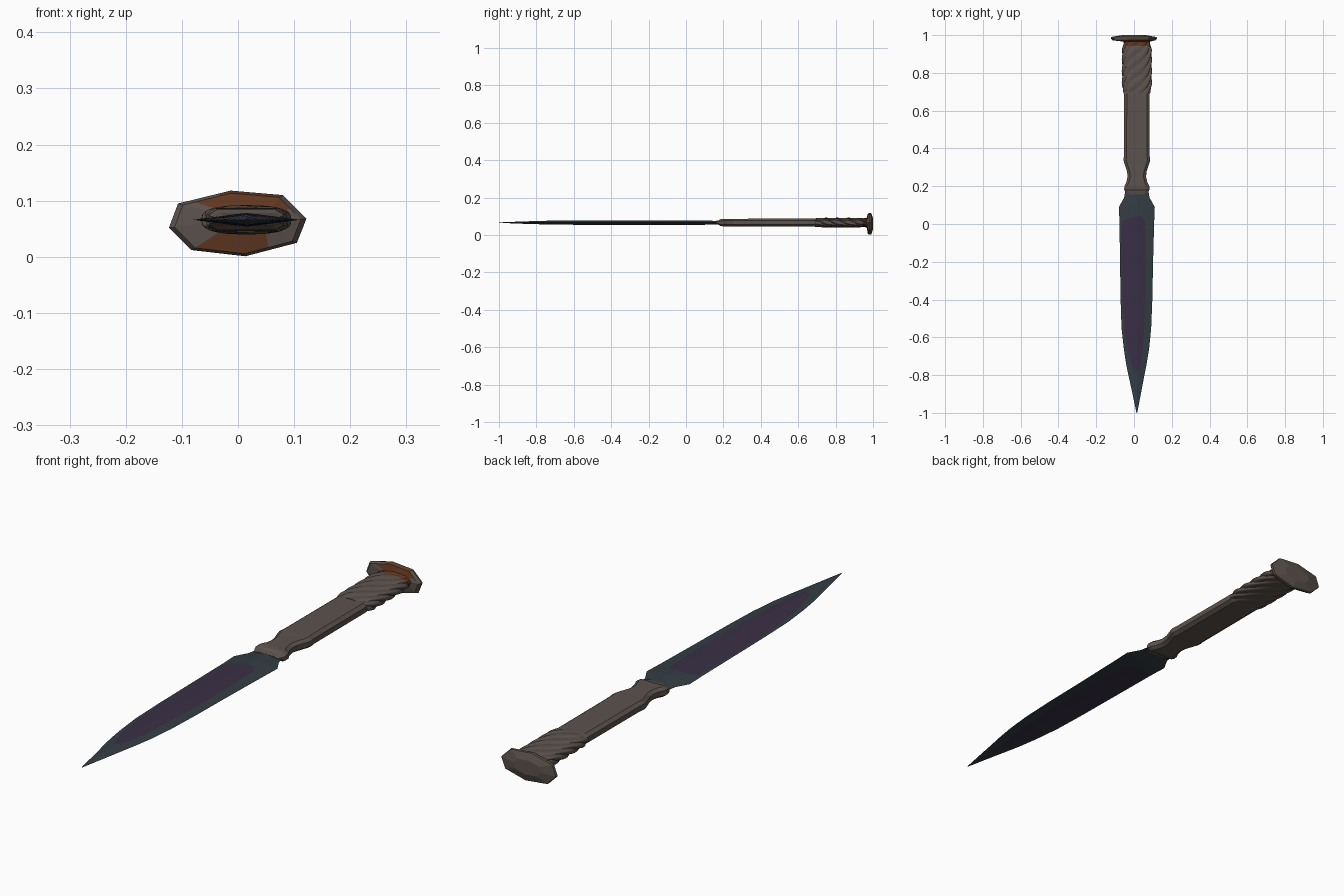
import bpy, bmesh, math
from mathutils import Vector

if "Cube" in bpy.data.objects:
    bpy.data.objects.remove(bpy.data.objects["Cube"])

CX, CZ = 0.015, 0.066   # axis of blade and grip


def mat(name, rgb):
    m = bpy.data.materials.new(name)
    m.diffuse_color = (*rgb, 1)
    m.use_nodes = True
    m.node_tree.nodes["Principled BSDF"].inputs["Base Color"].default_value = m.diffuse_color
    return m


steel = mat("blued steel", (0.034, 0.047, 0.058))
purple = mat("purple temper", (0.041, 0.029, 0.060))
iron = mat("brown iron", (0.107, 0.085, 0.074))
rust = mat("rust", (0.120, 0.040, 0.016))


def loft(name, rings, mats, rule=None, smooth=None):
    """Skin a list of rings with equal point counts; rule(centre, row, col) picks the material."""
    bm = bmesh.new()
    rows = [[bm.verts.new(p) for p in r] for r in rings]
    n = len(rows[0])
    for i in range(len(rows) - 1):
        for j in range(n):
            k = (j + 1) % n
            f = bm.faces.new((rows[i][j], rows[i][k], rows[i + 1][k], rows[i + 1][j]))
            if rule:
                f.material_index = rule(f.calc_center_median(), i, j)
    bm.faces.new(rows[0])
    bm.faces.new(rows[-1])
    bmesh.ops.recalc_face_normals(bm, faces=bm.faces)
    me = bpy.data.meshes.new(name)
    bm.to_mesh(me)
    bm.free()
    for m in mats:
        me.materials.append(m)
    if smooth:
        me.polygons.foreach_set("use_smooth", [True] * len(me.polygons))
        me.set_sharp_from_angle(angle=math.radians(smooth))
    ob = bpy.data.objects.new(name, me)
    bpy.context.collection.objects.link(ob)
    return ob


# Blade: y, left, right, half thickness, left and right limit of the purple area
blade = [
    (0.175, -0.046, 0.076, 0.008, -0.010, 0.040),
    (0.140, -0.052, 0.082, 0.010, -0.010, 0.040),
    (0.090, -0.080, 0.110, 0.012, -0.010, 0.040),
    (0.040, -0.078, 0.108, 0.012, -0.010, 0.040),
    (0.015, -0.077, 0.107, 0.012, -0.067, 0.058),
    (-0.20, -0.074, 0.101, 0.012, -0.069, 0.065),
    (-0.40, -0.071, 0.097, 0.012, -0.064, 0.062),
    (-0.55, -0.066, 0.091, 0.012, -0.050, 0.055),
    (-0.66, -0.054, 0.080, 0.011, -0.035, 0.047),
    (-0.74, -0.042, 0.067, 0.010, -0.017, 0.037),
    (-0.78, -0.034, 0.059, 0.009, 0.002, 0.027),
    (-0.88, -0.012, 0.040, 0.006, 0.008, 0.022),
    (-1.00, 0.013, 0.017, 0.001, 0.0145, 0.0155),
]


def blade_ring(y, xl, xr, t, pl, pr):
    def h(p, e):
        return t * (1 - abs(p - CX) / abs(e - CX)) ** 0.85
    top = [(xl, 0), (pl, h(pl, xl)), (CX, t), (pr, h(pr, xr)), (xr, 0)]
    pts = top + [(x, -z) for x, z in top[3:0:-1]]
    return [(x, y, CZ + z) for x, z in pts]


loft("blade", [blade_ring(*b) for b in blade], [steel, purple],
     lambda c, i, j: 1 if 3 <= i <= 9 and j in (1, 2, 5, 6) else 0)

# Shaft: chamfered flat bar with a waisted neck (y, half width, half height)
shaft = [(0.155, 0.050, 0.008), (0.175, 0.064, 0.012), (0.185, 0.067, 0.018),
         (0.200, 0.066, 0.020), (0.220, 0.056, 0.020), (0.250, 0.049, 0.020),
         (0.280, 0.052, 0.020), (0.320, 0.066, 0.020), (0.340, 0.071, 0.021),
         (0.360, 0.068, 0.021), (0.690, 0.067, 0.021), (0.715, 0.060, 0.018)]


def bar_ring(y, w, h):
    a, b = w - 0.014, h * 0.5
    pts = [(w, b), (a, h), (-a, h), (-w, b), (-w, -b), (-a, -h), (a, -h), (w, -b)]
    return [(CX + x, y, CZ + z) for x, z in pts]


loft("grip_shaft", [bar_ring(*s) for s in shaft], [iron])

# Twisted grip: flattened bar with helical ribs, rusty next to the pommel
twist = []
N, LOBES, STEPS = 96, 8, 48
for s in range(STEPS + 1):
    y = 0.690 + 0.270 * s / STEPS
    turn = math.pi * (y - 0.69) / 0.24
    end = min(1, 0.88 + 3 * min(y - 0.69, 0.96 - y))
    ring = []
    for j in range(N):
        a = 2 * math.pi * j / N
        r = end * (0.86 + 0.14 * abs(math.cos(LOBES / 2 * (a + turn))))
        c, d = math.cos(a), math.sin(a)
        x = 0.080 * r * math.copysign(abs(c) ** 0.8, c)
        z = 0.026 * r * math.copysign(abs(d) ** 0.7, d)
        ring.append((CX + x, y, CZ + z))
    twist.append(ring)
loft("twisted_grip", twist, [iron, rust],
     lambda c, i, j: 1 if c.y > 0.945 else 0, 35)

# Pommel: irregular eight-sided spike head, each side split so the rust can follow a rule
corners = [(-0.107, 0.095), (-0.013, 0.118), (0.080, 0.110), (0.122, 0.068),
           (0.105, 0.025), (0.013, 0.001), (-0.083, 0.012), (-0.123, 0.052)]
outline = []
for k in range(8):
    p, q = Vector(corners[k]), Vector(corners[(k + 1) % 8])
    outline += [p.lerp(q, t / 4) for t in range(4)]


def head_ring(y, s, cx=0.0, cz=0.060, sz=None):
    return [(cx + p.x * s, y, cz + (p.y - 0.060) * (sz or s)) for p in outline]


loft("pommel", [head_ring(0.945, 0.54, CX, CZ, 0.38), head_ring(0.966, 0.58, CX, CZ, 0.44),
                head_ring(0.972, 0.92), head_ring(0.982, 1.0),
                head_ring(0.990, 0.98), head_ring(1.000, 0.50)], [iron, rust],
     lambda c, i, j: 1 if i == 0 or (i == 1 and (-0.05 < c.x < 0.08 if c.z > 0.06
                                                 else -0.05 < c.x < 0.05))
     or (i == 2 and c.z > 0.06 and -0.04 < c.x < 0.08) else 0)
